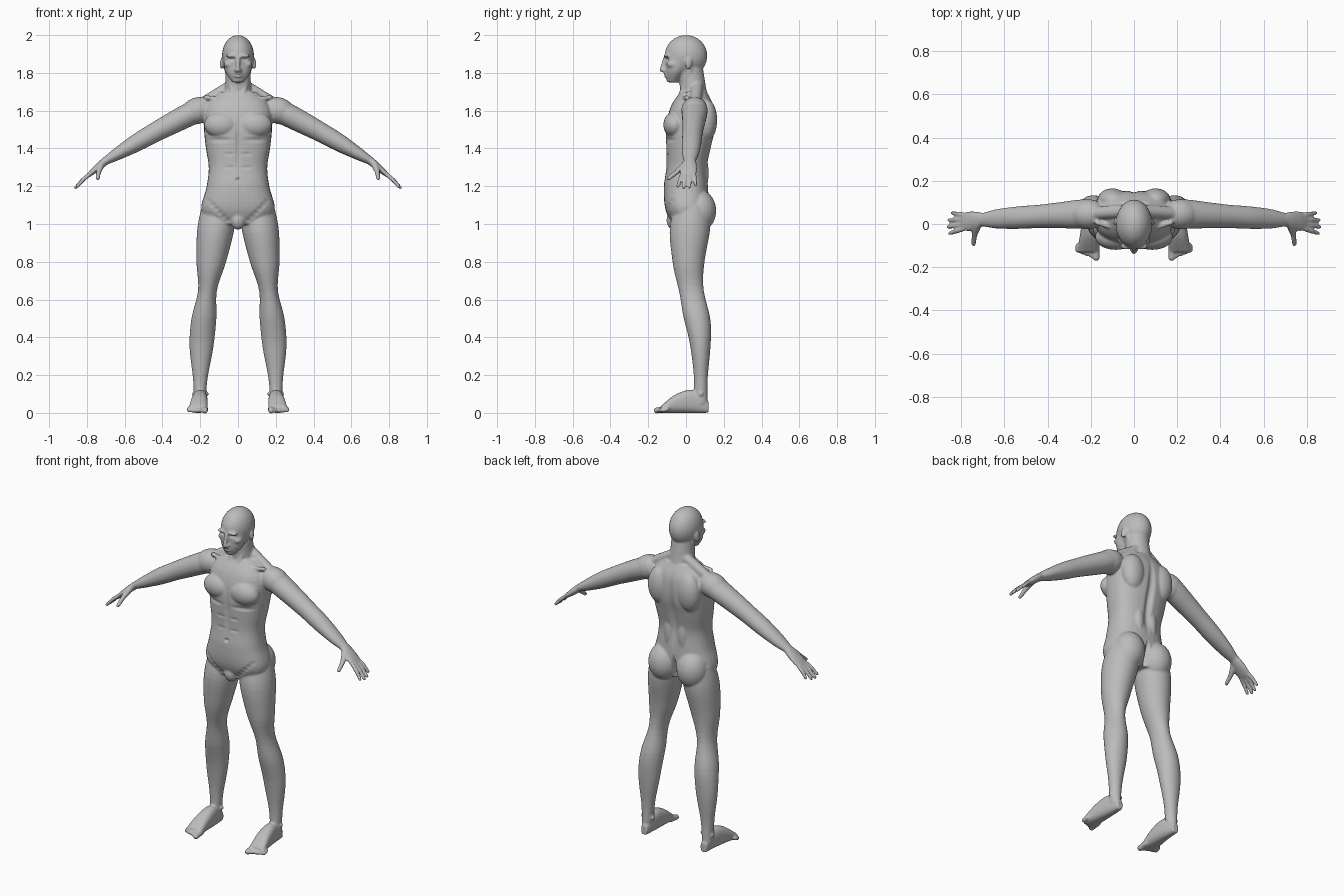
import bpy
import bmesh
import math
from mathutils import Euler, Matrix, Vector, kdtree

default_cube = bpy.data.objects.get("Cube")
if default_cube:
    bpy.data.objects.remove(default_cube, do_unlink=True)

across = Vector((1, 0, 0))
along = Vector((0, 1, 0))
upward = Vector((0, 0, 1))
bm = bmesh.new()


def sample(values, t):
    """Smooth curve through evenly spaced numbers or vectors."""
    last = len(values) - 1
    index = min(int(t * last), last - 1)
    t = t * last - index
    before, start = values[max(index - 1, 0)], values[index]
    end, after = values[index + 1], values[min(index + 2, last)]
    leave, arrive = (end - before) / 2, (after - start) / 2
    ease = t * t * (3 - 2 * t)
    return (start + (end - start) * ease + leave * (t * (1 - t) ** 2)
            - arrive * (t * t * (1 - t)))


def rounded(value, power):
    return math.copysign(abs(value) ** (2 / power), value)


def tube(path, widths, depths, u, v, power=2, steps=32, sides=32):
    """Skin rounded sections along a path, sized by evenly spaced half widths and depths."""
    points = [Vector(point) for point in path]
    rings = []
    for step in range(steps + 1):
        t = step / steps
        center = sample(points, t)
        wide, deep = u * sample(widths, t), v * sample(depths, t)
        ring = []
        for side in range(sides):
            angle = math.tau * side / sides
            ring.append(bm.verts.new(center + wide * rounded(math.cos(angle), power)
                                     + deep * rounded(math.sin(angle), power)))
        rings.append(ring)
    for lower, upper in zip(rings, rings[1:]):
        for side in range(sides):
            following = (side + 1) % sides
            bm.faces.new((lower[side], lower[following], upper[following], upper[side]))
    bm.faces.new(rings[0])
    bm.faces.new(rings[-1])


def blob(center, radii, tilt=(0, 0, 0)):
    matrix = (Matrix.Translation(center) @ Euler(tilt).to_matrix().to_4x4()
              @ Matrix.Diagonal(radii).to_4x4())
    bmesh.ops.create_uvsphere(bm, u_segments=24, v_segments=16, radius=1, matrix=matrix)


def capsule(start, end, radius, taper=1):
    start, end = Vector(start), Vector(end)
    axis = end - start
    turn = axis.to_track_quat('Z', 'Y')
    ball = bmesh.ops.create_uvsphere(bm, u_segments=16, v_segments=12, radius=radius)
    for vert in ball["verts"]:
        if vert.co.z > radius / 100:
            vert.co = vert.co * taper + upward * axis.length
        vert.co = start + turn @ vert.co


# Leg
tube([(.1, .03, 1.1), (.148, .015, .75), (.19, .073, .4), (.203, .077, .05)],
     [.09, .098, .079, .05, .066, .063, .038, .03],
     [.09, .107, .085, .066, .07, .053, .036, .038], across, along)
buttock = Vector((.095, .07, 1.07))
blob(buttock, (.09, .09, .11))
kneecap = Vector((.17, .01, .59))
blob(kneecap, (.035, .035, .045))
ankle = Vector((.2, .08, .1))
blob(ankle, (.046, .018, .02))

# Foot, resting on the ground, and toes
arch = [.03, .06, .05, .02]
foot_path = [(.2, .12, arch[0]), (.2, .04, arch[1]),
             (.205, -.05, arch[2]), (.213, -.13, arch[3])]
tube(foot_path, [.02, .036, .045, .05], arch, across, upward, 2.5)
for toe in range(5):
    x = .175 + .021 * toe
    radius = .012 if toe else .017
    capsule((x, -.1, .02), (x, -.154 + .008 * toe, .013), radius)

# Arm and palm
shoulder = Vector((.18, .05, 1.62))
elbow = Vector((.44, .035, 1.485))
wrist = Vector((.7, .02, 1.335))
knuckles = Vector((.79, .01, 1.26))
arm_normal = (wrist - shoulder).cross(along).normalized()
tube([shoulder, elbow, wrist], [.06, .067, .06, .054, .052, .045, .031],
     [.06, .062, .058, .052, .047, .034, .022], along, arm_normal)
tube([wrist, knuckles], [.031, .04, .046, .042], [.022, .021, .017, .012],
     along, arm_normal)
deltoid = Vector((.215, .045, 1.6))
blob(deltoid, (.09, .07, .07), (0, .35, 0))

# Fingers, from the front one to the back one, and thumb
reach = (knuckles - wrist).normalized()
for finger, length in enumerate((.08, .09, .085, .065)):
    spread = along * (finger - 1.5) * .022
    base = knuckles + spread
    middle = base + reach * length / 2 + spread / 5
    tip = base + reach * length + spread * .4
    tip.z -= .01
    capsule(base, middle, .0115)
    capsule(middle, tip, .011, .85)
thumb_root = wrist.lerp(knuckles, .25) - along * .02
thumb_joint = thumb_root + Vector((.015, -.045, -.04))
thumb_tip = thumb_joint + Vector((.005, -.045, -.035))
capsule(thumb_root, thumb_joint, .019, .75)
capsule(thumb_joint, thumb_tip, .0135, .8)

# Chest, back and neck muscles
pectoral = Vector((.085, -.06, 1.525))
blob(pectoral, (.095, .06, .07))
shoulder_blade = Vector((.1, .11, 1.55))
blob(shoulder_blade, (.07, .055, .11))
loin = Vector((.045, .07, 1.27))
blob(loin, (.04, .05, .13))
nape = Vector((.04, .06, 1.73))
capsule(nape, shoulder + upward * .025, .031)
throat = Vector((.018, -.038, 1.655))
collar_end = Vector((.17, .005, 1.67))
capsule(throat, collar_end, .012)
behind_ear = Vector((.06, .025, 1.82))
capsule(throat, behind_ear, .014)

# Brow, cheek, nostril and ear
brow = Vector((.03, -.102, 1.89))
blob(brow, (.034, .017, .01))
cheek = Vector((.05, -.07, 1.845))
blob(cheek, (.025, .03, .02))
nostril = Vector((.011, -.118, 1.813))
blob(nostril, (.01, .01, .01))
ear = Vector((.086, .014, 1.85))
blob(ear, (.008, .02, .032), (-.2, 0, .35))

# Copy every side part across the middle
copy = bmesh.ops.duplicate(bm, geom=bm.verts[:] + bm.edges[:] + bm.faces[:])
for item in copy["geom"]:
    if isinstance(item, bmesh.types.BMVert):
        item.co.x *= -1

# Torso
tube([(0, .01, 1), (0, 0, 1.23), (0, .02, 1.47), (0, .04, 1.7)],
     [.16, .195, .167, .155, .17, .18, .175, .1],
     [.085, .115, .117, .108, .118, .13, .115, .07], across, along, 2.4)
groin = Vector((0, -.065, 1.02))
blob(groin, (.04, .038, .05))

# Neck, jaw and skull
tube([(0, .045, 1.65), (0, .022, 1.85)], [.08, .068, .066], [.075, .068, .064],
     across, along)
tube([(0, -.03, 1.88), (0, -.07, 1.75)], [.077, .07, .03], [.082, .058, .028],
     across, along)
skull = Vector((0, 0, 1.89))
blob(skull, (.085, .113, .11))

# Nose, lips and chin
nose_bridge = Vector((0, -.111, 1.876))
nose_tip = Vector((0, -.128, 1.816))
capsule(nose_bridge, nose_tip, .011, 1.1)
mouth = Vector((0, -.104, 1.788))
for lip in (-1, 1):
    blob(mouth + upward * lip * .006, (.024, .014, .006))
chin = Vector((0, -.085, 1.766))
blob(chin, (.025, .02, .016))

# Fuse the parts into one skin
bmesh.ops.recalc_face_normals(bm, faces=bm.faces[:])
parts = bpy.data.meshes.new("body_parts")
bm.to_mesh(parts)
bm.free()
body = bpy.data.objects.new("body", parts)
bpy.context.collection.objects.link(body)
fuse = body.modifiers.new("fuse", 'REMESH')
fuse.mode = 'VOXEL'
fuse.voxel_size = .006
relax = body.modifiers.new("relax", 'SMOOTH')
relax.factor = .5
relax.iterations = 4
graph = bpy.context.evaluated_depsgraph_get()
skin = bpy.data.meshes.new_from_object(body.evaluated_get(graph))
skin.name = "body"
body.modifiers.clear()
body.data = skin
bpy.data.meshes.remove(parts)

tree = kdtree.KDTree(len(skin.vertices))
for vert in skin.vertices:
    tree.insert(vert.co, vert.index)
tree.balance()


def sculpt(center, radii, push):
    """Push the skin along y with a soft brush, on both sides."""
    for side in ((1, -1) if center[0] else (1,)):
        middle = Vector((center[0] * side, center[1], center[2]))
        for co, index, _ in tree.find_range(middle, max(radii)):
            far = sum(((p - q) / r) ** 2 for p, q, r in zip(co, middle, radii))
            if far < 1:
                skin.vertices[index].co.y += push * (1 - far) ** 2


# Eyes and mouth
eye = Vector((.032, -.11, 1.873))
sculpt(eye, (.025, .05, .014), .015)
sculpt(eye, (.014, .04, .009), -.006)
sculpt(mouth, (.024, .03, .005), .006)

# Midline, breast fold, navel and belly creases
sculpt((0, -.11, 1.42), (.018, .06, .2), .008)
sculpt(pectoral - upward * .08, (.09, .1, .02), .009)
sculpt((0, -.12, 1.235), (.014, .06, .014), .016)
for height in (1.3, 1.37):
    sculpt((.045, -.11, height), (.045, .05, .013), .004)
for crease in range(6):
    sculpt((.055 + crease * .02, -.095, 1.02 + crease * .02), (.025, .05, .02), .005)

# Back furrow and seat cleft
sculpt((0, .13, 1.42), (.032, .08, .28), -.018)
sculpt((0, .12, 1.05), (.02, .1, .11), -.035)
skin.shade_smooth()

grey = bpy.data.materials.new("plain grey")
grey.use_nodes = True
colour = (.5, .5, .5, 1)
grey.diffuse_color = colour
grey.node_tree.nodes["Principled BSDF"].inputs["Base Color"].default_value = colour
skin.materials.clear()
skin.materials.append(grey)
